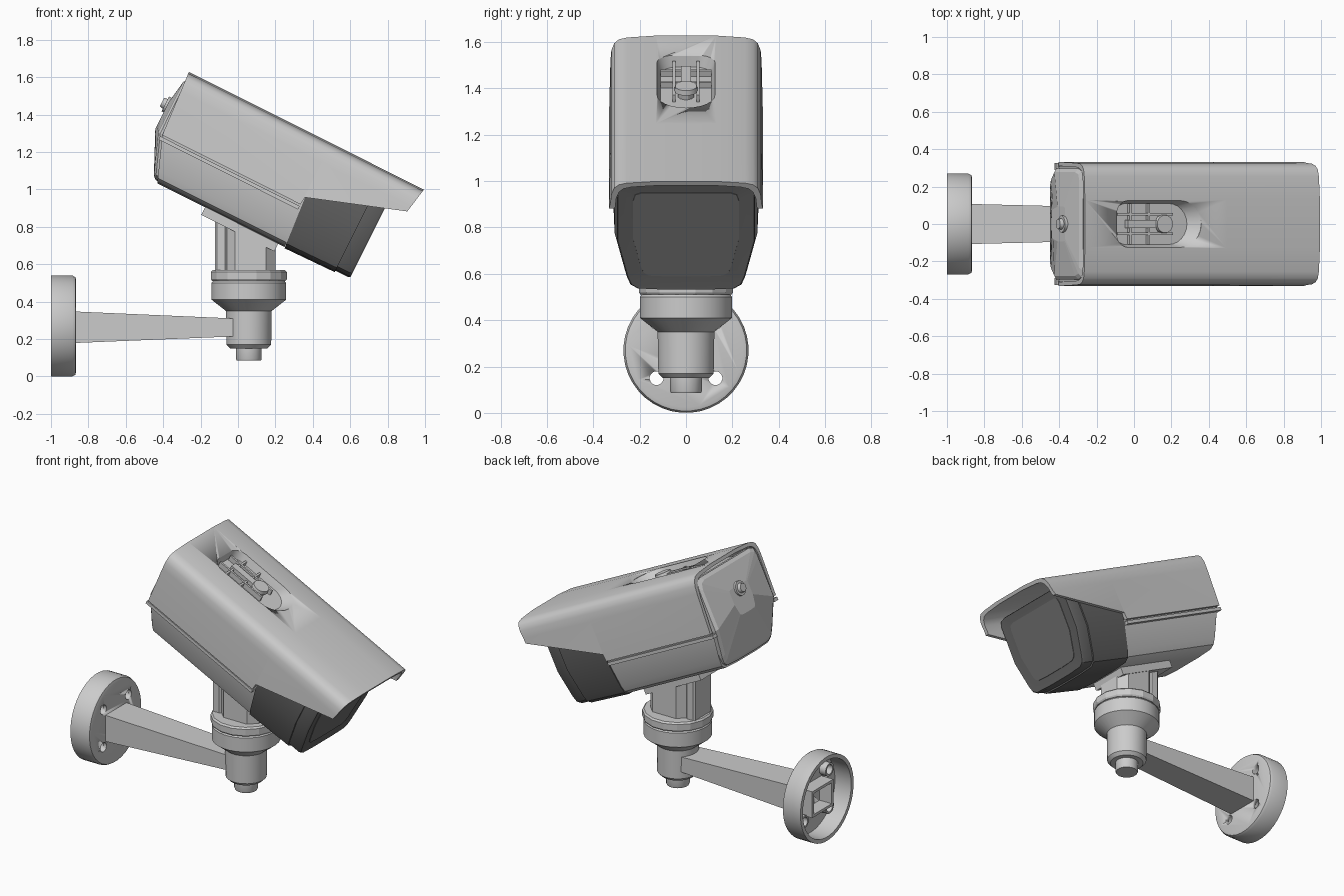
import bpy, bmesh
from math import sin, cos, pi, radians
from mathutils import Matrix, Vector

if "Cube" in bpy.data.objects:
    bpy.data.objects.remove(bpy.data.objects["Cube"])

TILT = Matrix.Translation((0, 0, 1)) @ Matrix.Rotation(radians(26.6), 4, 'Y')
ID = Matrix.Identity(4)


def material(name, v):
    m = bpy.data.materials.new(name)
    m.diffuse_color = (v, v, v, 1)
    m.use_nodes = True
    m.node_tree.nodes["Principled BSDF"].inputs["Base Color"].default_value = m.diffuse_color
    return m


DARK, GLASS = material("dark_hood", 0.12), material("dark_glass", 0.15)


def loft(name, loops, M=ID, wrap=False, mat=None, smooth=30):
    """Skin equal-length closed loops; cap the ends, or wrap last to first."""
    bm = bmesh.new()
    rings = [[bm.verts.new(M @ Vector(p)) for p in l] for l in loops]
    n = len(rings[0])
    pairs = list(zip(rings, rings[1:])) + ([(rings[-1], rings[0])] if wrap else [])
    for r, s in pairs:
        for i in range(n):
            j = (i + 1) % n
            bm.faces.new((r[i], r[j], s[j], s[i]))
    if not wrap:
        bm.faces.new(rings[0])
        bm.faces.new(rings[-1])
    bmesh.ops.recalc_face_normals(bm, faces=bm.faces)
    me = bpy.data.meshes.new(name)
    bm.to_mesh(me)
    bm.free()
    ob = bpy.data.objects.new(name, me)
    bpy.context.collection.objects.link(ob)
    if mat:
        me.materials.append(mat)
    if smooth:
        bpy.ops.object.select_all(action='DESELECT')
        bpy.context.view_layer.objects.active = ob
        ob.select_set(True)
        bpy.ops.object.shade_smooth_by_angle(angle=radians(smooth))
    return ob


def ring(axis, h, r, c=(0, 0), n=32):
    pts = []
    for i in range(n):
        t = 2 * pi * (i + .5) / n
        p, q = c[0] + r * cos(t), c[1] + r * sin(t)
        pts.append((h, p, q) if axis == 'X' else (p, q, h))
    return pts


def lathe(name, prof, axis='Z', c=(0, 0), n=32, **k):
    return loft(name, [ring(axis, h, r, c, n) for h, r in prof], **k)


def box(name, x0, x1, y0, y1, z0, z1, M=ID):
    return loft(name, [[(x, y0, z0), (x, y1, z0), (x, y1, z1), (x, y0, z1)] for x in (x0, x1)], M, smooth=0)


def cut(ob, cutter):
    cutter.hide_render = True
    cutter.hide_set(True)
    m = ob.modifiers.new("cut", 'BOOLEAN')
    m.object, m.operation, m.solver = cutter, 'DIFFERENCE', 'EXACT'


# ---- wall flange: open-backed cup with four screw holes
flange = lathe("wall_flange", [(-.885, .245), (-1, .245), (-1, .27), (-.885, .27), (-.87, .262), (-.865, .245)],
               'X', (0, .27), 40)
for sy in (-1, 1):
    for sz in (-1, 1):
        c = (sy * .127, .27 + sz * .12)
        cut(flange, lathe("hole_cutter", [(-.95, .03), (-.8, .03)], 'X', c, 16))
        lathe("screw_boss", [(-.885, .042), (-.93, .042), (-.93, .03), (-.885, .03)], 'X', c, 16, wrap=True)


# ---- arm and its hollow root inside the flange
def rect(x, y, z, c):
    return [(x, -y, c - z), (x, y, c - z), (x, y, c + z), (x, -y, c + z)]


loft("wall_arm", [rect(-.87, .107, .084, .263), rect(-.02, .086, .048, .262)], smooth=0)
loft("arm_root", [rect(-.88, .107, .084, .263), rect(-.97, .107, .084, .263),
                  rect(-.97, .09, .067, .263), rect(-.88, .09, .067, .263)], wrap=True, smooth=0)

# ---- swivel joint
AX = (.058, 0)
lathe("swivel_socket", [(.15, .1), (.17, .12), (.35, .123), (.41, .2), (.5, .2), (.513, .19)], c=AX)
lathe("swivel_collar", [(.51, .2), (.52, .207), (.558, .207), (.568, .198)], c=AX, n=16, smooth=0)
lathe("swivel_bolt", [(.085, .066), (.095, .07), (.16, .07)], c=AX, n=16)


# ---- neck under the housing, top sliced to the tilt
def neck(name, x0, x1, y, ch):
    out = [(x0, -y + ch), (x0 + ch, -y), (x1 - ch, -y), (x1, -y + ch),
           (x1, y - ch), (x1 - ch, y), (x0 + ch, y), (x0, y - ch)]
    top = [(x, v, 1 + (-.19 - .448 * x) / .894) for x, v in out]
    loft(name, [[(x, v, .55) for x, v in out], top], smooth=0)


neck("neck_column", -.123, -.06, .09, .01)
neck("neck_cheek", -.065, .2, .125, .05)
box("neck_plate", -.115, .322, -.13, .13, -.21, -.15, TILT)

# ---- housing body
HALF = [(.1, -.164), (.215, -.158), (.247, -.138), (.263, -.1), (.308, .08),
        (.308, .33), (.295, .368), (.26, .38)]
SECT = HALF + [(-y, b) for y, b in reversed(HALF)]


def section(fa, s=1.0, top=1.0, cb=.13):
    pts = []
    for y, b in SECT:
        d = (b - cb) * s
        b2 = cb + (d * top if d > 0 else d)
        pts.append((fa(b2), y * s, b2))
    return pts


def rear(off=0):
    return lambda b: -.495 + off + max(0, .085 - b) * .38


def flat(a):
    return lambda b: a


loft("housing_body", [section(rear()), section(flat(.36))], TILT)
for s in (-1, 1):
    ys = sorted((s * .29, s * .327))
    box("side_rail", -.5, .335, *ys, .048, .068, TILT)

# ---- back cap with shallow faceted crown and screw
loft("back_cap", [section(rear(.02), .96, 1.14), section(rear(-.012), .96, 1.14), section(rear(-.024), .9, 1.12),
                  section(rear(-.045), .3, 1, .2)], TILT, smooth=0)
lathe("back_screw", [(-.53, .045), (-.552, .045), (-.552, .03), (-.572, .026)], 'X', (0, .235), 16, M=TILT)

# ---- dark front hood, rim and window
loft("front_hood", [section(lambda b: .35 - .08 * (b - .0), 1.02), section(flat(.66), 1.0)],
     TILT, mat=DARK)
loft("front_rim", [section(flat(.65), .97), section(flat(.735), .97), section(flat(.747), .95),
                   section(flat(.742), .78)], TILT, mat=DARK)
loft("front_window", [section(flat(.73), .75), section(flat(.745), .74)], TILT, mat=GLASS)

# ---- sunshield: thick inverted U that ends in a visor
OUT = [(.326, .33), (.322, .375), (.31, .408), (.29, .426), (.255, .435), (.13, .444)]


def shield(base, slope, bb):
    outer = [(.332, bb)] + OUT
    inner = [(.31, bb)] + [(y - .021, b - .021) for y, b in OUT]
    half = lambda h: h + [(-y, b) for y, b in reversed(h)]
    return [(base + slope * (b - bb), y, b) for y, b in half(outer) + half(inner)[::-1]]


sun = loft("sunshield", [shield(-.492, -.065, .078), shield(.334, 0, .078), shield(.339, 0, .122),
                         shield(.862, .19, .3)], TILT)


# ---- adjuster slot in the roof
def stadium(b, a0=-.325, a1=.18, w=.125, r0=.07):
    pts = []
    for cx, cy, r, t0, d in ((a1 - w, 0, w, -90, 180), (a0 + r0, w - r0, r0, 90, 90), (a0 + r0, r0 - w, r0, 180, 90)):
        for i in range(13):
            t = radians(t0 + d * i / 12)
            pts.append((cx + r * cos(t), cy + r * sin(t), b))
    return pts


cut(sun, loft("slot_cutter", [stadium(.385), stadium(.5)], TILT))
loft("slot_tray", [stadium(.382, -.33, .19, .135), stadium(.44, -.33, .19, .132), stadium(.442),
                   stadium(.392, -.315, .12, .11)], TILT)
for y in (-.052, .052):
    box("slot_rib", -.31, .02, y - .006, y + .006, .385, .425, TILT)
for a in (-.23, -.12):
    box("slot_cross_rib", a - .006, a + .006, -.11, .11, .385, .42, TILT)
box("slot_slider", -.25, -.03, -.022, .022, .385, .43, TILT)
lathe("slot_screw", [(.385, .035), (.42, .035), (.42, .052), (.442, .048)], c=(-.035, 0), n=12, M=TILT)
